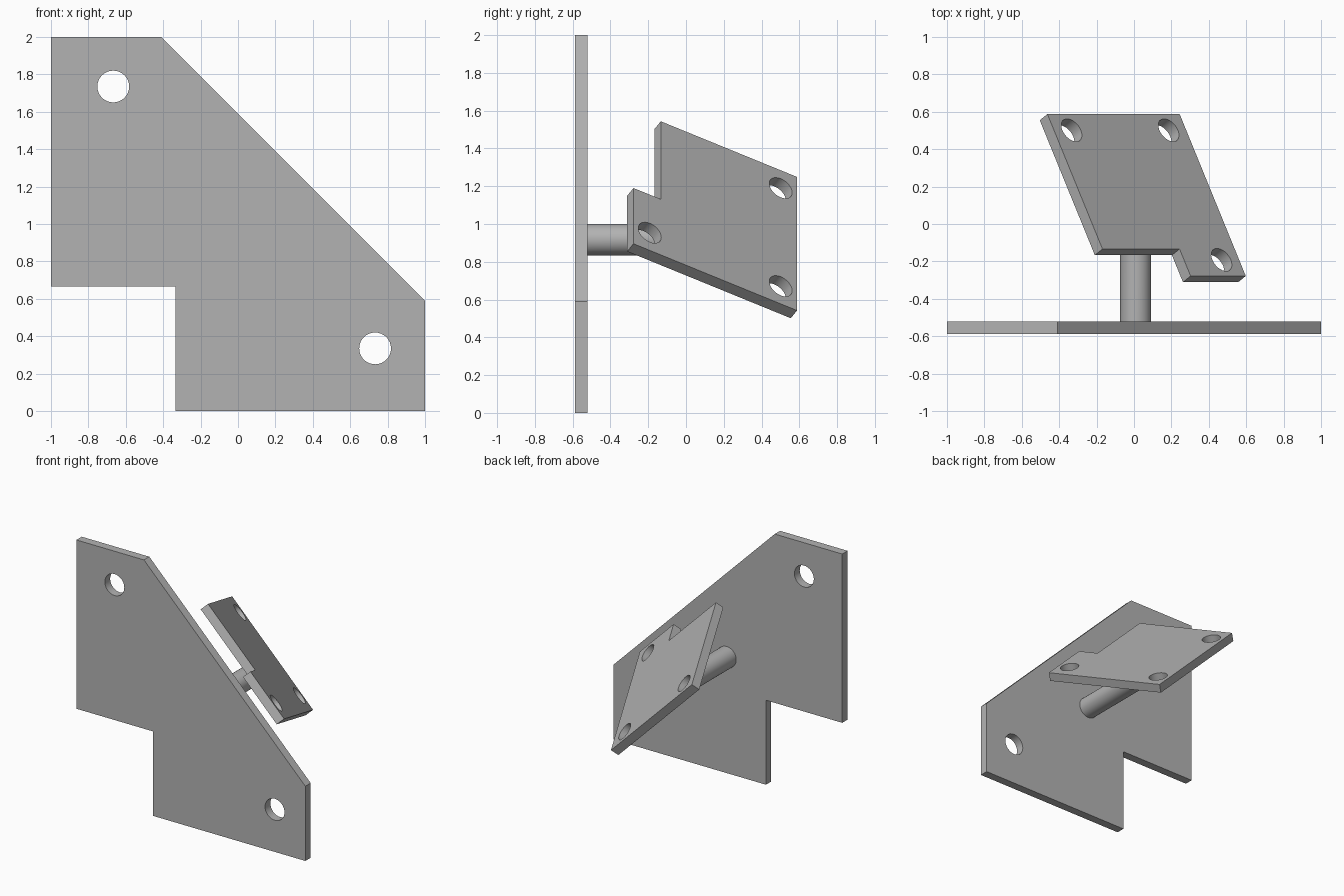
import bpy, bmesh, math
from mathutils import Matrix, Vector

cube = bpy.data.objects.get("Cube")
if cube:
    bpy.data.objects.remove(cube, do_unlink=True)

THICK = 1 / 15

grey = bpy.data.materials.new("plain grey")
grey.use_nodes = True
grey.diffuse_color = (0.45, 0.45, 0.45, 1)
grey.node_tree.nodes["Principled BSDF"].inputs["Base Color"].default_value = (0.45, 0.45, 0.45, 1)


def finish(obj):
    bpy.ops.object.select_all(action="DESELECT")
    obj.select_set(True)
    bpy.context.view_layer.objects.active = obj
    if obj.type == "CURVE":
        bpy.ops.object.convert(target="MESH")
        obj = bpy.context.object
    obj.data.materials.clear()
    obj.data.materials.append(grey)
    bpy.ops.object.shade_smooth_by_angle(angle=math.radians(30))


def circle(cx, cy, r, n=32):
    return [(cx + r * math.cos(math.tau * i / n), cy + r * math.sin(math.tau * i / n)) for i in range(n)]


def plate(name, outline, holes, radius, x_axis, y_axis, origin):
    """Filled outline with round holes, extruded evenly about its own plane."""
    curve = bpy.data.curves.new(name, "CURVE")
    curve.dimensions = "2D"
    curve.fill_mode = "BOTH"
    curve.extrude = THICK / 2
    for loop in [outline] + [circle(x, y, radius) for x, y in holes]:
        spline = curve.splines.new("POLY")
        spline.points.add(len(loop) - 1)
        for point, (x, y) in zip(spline.points, loop):
            point.co = (x, y, 0, 1)
        spline.use_cyclic_u = True
    obj = bpy.data.objects.new(name, curve)
    bpy.context.collection.objects.link(obj)
    axes = Matrix((x_axis, y_axis, x_axis.cross(y_axis))).transposed()
    obj.matrix_world = Matrix.Translation(origin) @ axes.to_4x4()
    finish(obj)


# Upright plate with a sloped corner and a square notch
BACK = -0.588
plate("upright_plate",
      [(-1, 2), (-0.41, 2), (1, 0.59), (1, 0), (-0.333, 0), (-0.333, 0.667), (-1, 0.667)],
      [(-0.667, 1.735), (0.733, 0.335)], 0.085,
      Vector((1, 0, 0)), Vector((0, 0, 1)), Vector((0, BACK + THICK / 2, 0)))

# Tilted plate with a corner notch and three holes
side = Vector((-1, 0, 1)).normalized()
tilt = math.radians(30)
down = Vector((math.sin(tilt) * math.sqrt(0.5), -math.cos(tilt), math.sin(tilt) * math.sqrt(0.5)))
normal = side.cross(down)
corner = Vector((0.244, 0.588, 0.542)) - normal * THICK / 2
plate("tilted_plate",
      [(0, 0), (1, 0), (1, 0.833), (0.417, 0.833), (0.417, 1), (0, 1)],
      [(0.133, 0.1), (0.867, 0.1), (0.133, 0.9)], 0.07, side, down, corner)

# Round post between the plates, trimmed to the slope of the tilted one
bm = bmesh.new()
start, end = BACK + THICK / 2, 0.8
place = Matrix.Translation((0.009, (start + end) / 2, 0.917)) @ Matrix.Rotation(math.radians(90), 4, "X")
bmesh.ops.create_cone(bm, cap_ends=True, segments=32, radius1=0.083, radius2=0.083,
                      depth=end - start, matrix=place)
bmesh.ops.bisect_plane(bm, geom=bm.verts[:] + bm.edges[:] + bm.faces[:],
                       plane_co=corner, plane_no=normal, clear_outer=True)
bmesh.ops.holes_fill(bm, edges=[e for e in bm.edges if e.is_boundary], sides=0)
bmesh.ops.recalc_face_normals(bm, faces=bm.faces[:])
mesh = bpy.data.meshes.new("post")
bm.to_mesh(mesh)
bm.free()
post = bpy.data.objects.new("post", mesh)
bpy.context.collection.objects.link(post)
finish(post)
